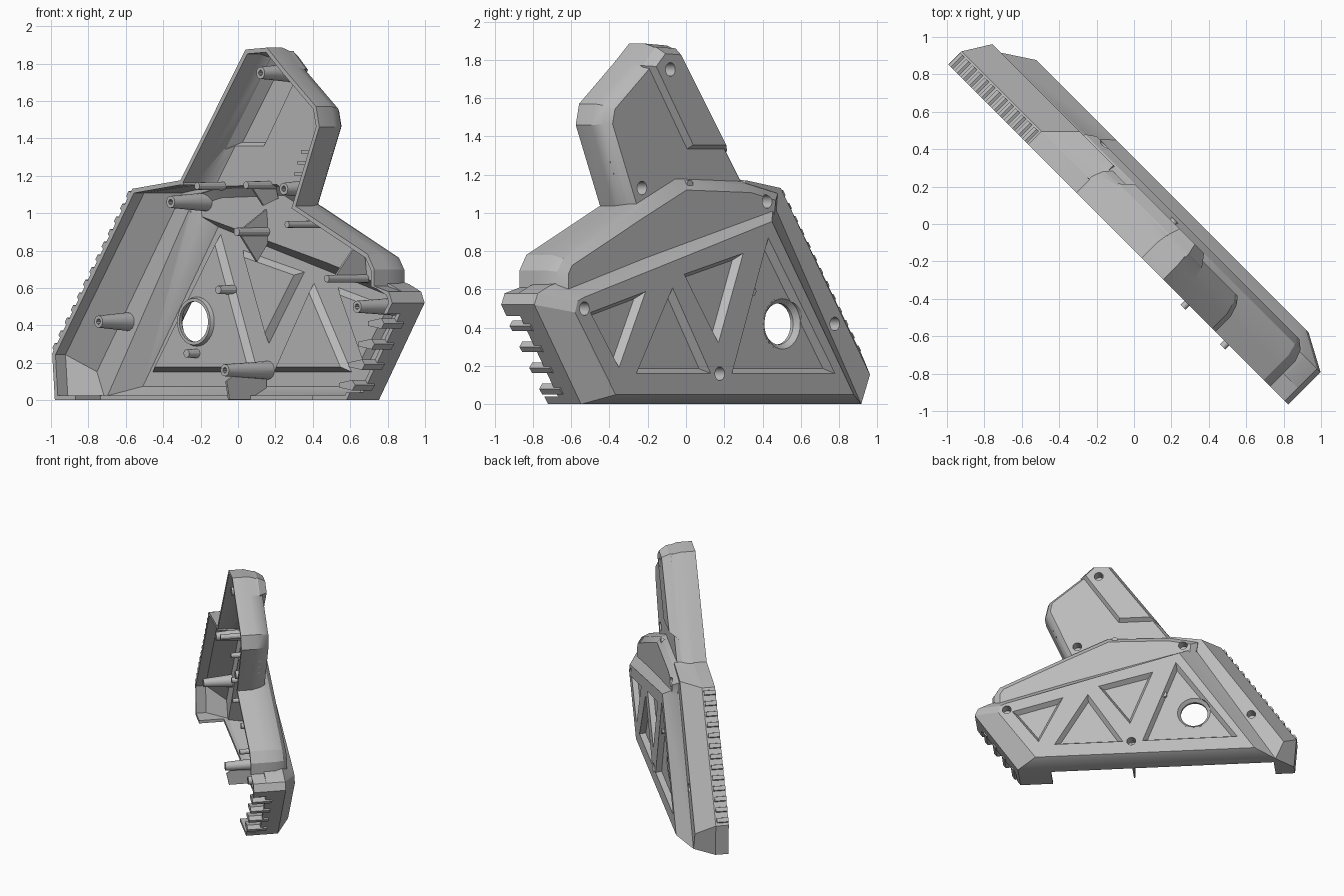
import bpy, bmesh, math
from mathutils import Vector, Matrix

if "Cube" in bpy.data.objects:
    bpy.data.objects.remove(bpy.data.objects["Cube"])

# Local frame: x = along the shell, y = depth (outer side positive), z up; turned 45 degrees at the end
TURN = Matrix.Rotation(-math.pi / 4, 4, 'Z')
T = 0.024
grey = bpy.data.materials.new("grey plastic")
grey.diffuse_color = (0.5, 0.5, 0.5, 1)
grey.use_nodes = True
grey.node_tree.nodes["Principled BSDF"].inputs["Base Color"].default_value = grey.diffuse_color


def inset(poly, d):
    """Move every side of a counter-clockwise outline inward by d."""
    out = []
    for i, p in enumerate(poly):
        a, b, c = Vector(poly[i - 1]), Vector(p), Vector(poly[(i + 1) % len(poly)])
        e, f = (b - a).normalized(), (c - b).normalized()
        n, m = Vector((-e.y, e.x)), Vector((-f.y, f.x))
        out.append(tuple(b + (n + m) * (d / (1 + n.dot(m)))))
    return out


def circle(u, z, r, n=24):
    return [(u + r * math.cos(2 * math.pi * i / n), z + r * math.sin(2 * math.pi * i / n)) for i in range(n)]


def loft(name, rings):
    """Solid through outlines (poly, depth)."""
    bm = bmesh.new()
    loops = [[bm.verts.new((u, v, z)) for u, z in poly] for poly, v in rings]
    n = len(loops[0])
    for a, b in zip(loops, loops[1:]):
        for i in range(n):
            bm.faces.new((a[i], a[(i + 1) % n], b[(i + 1) % n], b[i]))
    bm.faces.new(loops[0])
    bm.faces.new(loops[-1])
    bmesh.ops.recalc_face_normals(bm, faces=bm.faces)
    me = bpy.data.meshes.new(name)
    bm.to_mesh(me)
    bm.free()
    me.materials.append(grey)
    ob = bpy.data.objects.new(name, me)
    bpy.context.collection.objects.link(ob)
    return ob


def combine(ob, other, op):
    mod = ob.modifiers.new("bool", 'BOOLEAN')
    mod.operation, mod.solver, mod.object = op, 'EXACT', other
    dg = bpy.context.evaluated_depsgraph_get()
    me = bpy.data.meshes.new_from_object(ob.evaluated_get(dg))
    ob.modifiers.clear()
    ob.data = me
    bpy.data.objects.remove(other)


# Outlines of the layers (u, z)
base = [(-1.285, 0), (0.92, 0), (1.266, 0.52), (1.24, 0.58), (1.13, 0.61), (1.13, 0.70), (1.08, 0.78),
        (0.53, 1.04), (0.2, 1.19), (-0.34, 1.175), (-0.70, 1.13), (-1.305, 0.25)]
strip = [(-1.285, 0), (-0.9, 0), (-0.2, 1.0), (-0.3, 1.176), (-0.70, 1.13), (-1.305, 0.25)]
strip_top = [(-1.15, 0), (-0.9, 0), (-0.2, 1.0), (-0.3, 1.17), (-0.555, 1.13), (-1.215, 0.155)]
middle = [(1.13, 0.4), (1.13, 0.70), (1.08, 0.78), (0.53, 1.04), (0.2, 1.19), (-0.3, 1.176), (-0.55, 1.12), (-0.5, 0.7)]
panel = [(-1.15, 0), (0.92, 0), (1.266, 0.52), (1.24, 0.58), (1.15, 0.62), (-0.5, 1.05)]
panel_top = [(-0.99, 0.05), (0.77, 0.05), (1.07, 0.48), (1.05, 0.54), (1.0, 0.56), (-0.385, 0.955)]
handle = [(0.52, 1.0), (0.715, 1.46), (0.69, 1.57), (0.437, 1.78), (0.32, 1.885), (0.157, 1.875), (-0.34, 1.17), (-0.3, 0.95)]
cap = [(-0.21, 1.32), (0.12, 1.32), (0.42, 1.77), (0.32, 1.868), (0.172, 1.86)]

layers = [
    [(base, -0.1), (base, 0.0)],
    [(strip, -0.05), (strip, 0.0), (strip_top, 0.145)],
    [(middle, -0.03), (middle, 0.09), (inset(middle, 0.025), 0.155), (inset(middle, 0.07), 0.19)],
    [(panel, 0.0), (panel, 0.145), (panel_top, 0.25)],
    [(handle, -0.1), (handle, 0.015), (inset(handle, 0.02), 0.085), (inset(handle, 0.05), 0.12)],
    [(cap, 0.0), (cap, 0.095), (inset(cap, 0.035), 0.155)],
]

# Shell: joined outer layers minus the same layers made thinner
shell = loft("shell", layers[0])
for rings in layers[1:]:
    combine(shell, loft("layer", rings), 'UNION')
for rings in layers:
    hollow = [(inset(rings[0][0], T), -0.3)] + [(inset(p, T), v - T) for p, v in rings[1:]]
    combine(shell, loft("hollow", hollow), 'DIFFERENCE')

# Open bottom and open finger edge
combine(shell, loft("cutter", [([(-1.13, -0.1), (0.66, -0.1), (0.66, 0.035), (-1.13, 0.035)], v) for v in (-0.3, 0.09)]), 'DIFFERENCE')


def edge(z):
    return 0.92 + 0.346 * z / 0.52


grip_cut = [(edge(0.04) - 0.09, 0.04), (edge(0.04) + 0.1, 0.04), (edge(0.46) + 0.1, 0.46), (edge(0.46) - 0.09, 0.46)]
combine(shell, loft("cutter", [(grip_cut, -0.3), (grip_cut, 0.0)]), 'DIFFERENCE')

# Triangular recesses, with their backs standing proud inside
triangles = [[(-0.5, 0.48), (-0.21, 0.59), (-0.35, 0.19)], [(-0.07, 0.61), (-0.26, 0.16), (0.13, 0.16)],
             [(-0.01, 0.68), (0.3, 0.79), (0.17, 0.32)], [(0.43, 0.87), (0.24, 0.16), (0.78, 0.16)]]
for tri in triangles:
    tri = [(0.25 - 1.414 * y, z) for y, z in tri]
    (a, b), (c, d), (e, f) = tri
    if (c - a) * (f - b) - (d - b) * (e - a) < 0:
        tri.reverse()
    combine(shell, loft("bump", [(inset(tri, 0.018), 0.188), (inset(tri, -0.008), 0.226), (inset(tri, -0.008), 0.238)]), 'UNION')
    combine(shell, loft("cutter", [(inset(tri, 0.026), 0.21), (tri, 0.251), (tri, 0.3)]), 'DIFFERENCE')

# Round through hole with a sloped collar
hu, hz = -0.5, 0.42
combine(shell, loft("collar", [(circle(hu, hz, 0.125, 32), 0.165), (circle(hu, hz, 0.14, 32), 0.212)]), 'UNION')
combine(shell, loft("cutter", [(circle(hu, hz, 0.108, 32), 0.1), (circle(hu, hz, 0.108, 32), 0.185), (circle(hu, hz, 0.132, 32), 0.212),
                               (circle(hu, hz, 0.132, 32), 0.3)]), 'DIFFERENCE')

# Screw bosses (u, z, outer depth): post inside, counterbore outside
screws = [(1.0, 0.5, 0.25), (0.0, 0.16, 0.25), (-0.955, 0.42, 0.145), (-0.41, 1.06, 0.185), (0.445, 1.13, 0.12), (0.27, 1.75, 0.155)]
for u, z, v in screws:
    combine(shell, loft("post", [(circle(u, z, 0.032, 16), -0.1), (circle(u, z, 0.05, 16), v - 0.018)]), 'UNION')
    combine(shell, loft("cutter", [(circle(u, z, 0.035, 16), v - 0.08), (circle(u, z, 0.037, 16), v + 0.15)]), 'DIFFERENCE')
    combine(shell, loft("cutter", [(circle(u, z, 0.015, 10), -0.2), (circle(u, z, 0.015, 10), v - 0.09)]), 'DIFFERENCE')

parts = [shell]

# Locating pins (u, z, tip depth, root depth, radius)
pins = [(0.14, 1.15, -0.08, 0.17, 0.02), (0.05, 0.9, -0.06, 0.18, 0.022), (0.80, 0.65, -0.13, 0.18, 0.02), (-0.21, 1.145, -0.1, 0.1, 0.02),
        (0.5, 0.94, -0.13, 0.15, 0.018), (-0.26, 0.59, 0.11, 0.235, 0.022), (-0.5, 0.25, 0.11, 0.2, 0.022)]
for u, z, v0, v1, r in pins:
    parts.append(loft("pin", [(circle(u, z, r, 12), v0), (circle(u, z, r * 1.15, 12), v1)]))


def fin(name, u, pts):
    """Thin rib standing across the shell, pts are (depth, z)."""
    ob = loft(name, [(pts, u - 0.006), (pts, u + 0.006)])
    for vert in ob.data.vertices:
        x, y, z = vert.co
        vert.co = (y, x, z)
    ob.data.flip_normals()
    parts.append(ob)


fin("floor_rib", 0.0, [(-0.09, 0.1), (-0.07, 0.005), (0.13, 0.005), (0.21, 0.05), (0.21, 0.16), (0.0, 0.16)])
fin("pin_rib", 0.05, [(-0.05, 0.9), (0.09, 0.74), (0.18, 0.85), (0.16, 1.02)])
fin("upper_pin_rib", 0.14, [(-0.04, 1.14), (0.05, 1.04), (0.16, 1.08), (0.13, 1.165)])
fin("side_pin_rib", 0.80, [(-0.08, 0.65), (0.17, 0.65), (0.15, 0.8), (0.06, 0.8)])

# Finger edge teeth
for z in (0.08, 0.19, 0.30, 0.41):
    u = edge(z)
    tooth = [(u - 0.11, z - 0.012), (u - 0.01, z - 0.028), (u + 0.012, z), (u - 0.01, z + 0.028), (u - 0.11, z + 0.012)]
    parts.append(loft("finger_tooth", [(tooth, -0.1), (tooth, 0.05)]))

# Small clips inside the handle
for z in (1.2, 1.26, 1.32):
    w = 0.52 + 0.424 * (z - 1.0) - 0.01
    c = [(w - 0.11, z), (w, z), (w, z + 0.018), (w - 0.11, z + 0.018)]
    parts.append(loft("handle_clip", [(c, -0.06), (c, 0.06)]))

# Toothed rail along the long slanted edge
start, end = Vector((-1.305, 0.25)), Vector((-0.70, 1.13))
along = (end - start).normalized()
out = Vector((-along.y, along.x))
count = 13
for i in range(count):
    p = start + (end - start) * ((i + 0.5) / count)
    box = [tuple(p + along * a + out * b) for a, b in ((-0.022, -0.01), (0.022, -0.01), (0.016, 0.016), (-0.016, 0.016))]
    parts.append(loft("rail_tooth", [(box, -0.1), (box, -0.01)]))

# Turn everything, shade
bpy.ops.object.select_all(action='DESELECT')
for ob in parts:
    ob.data.transform(TURN)
    if not ob.data.materials:
        ob.data.materials.append(grey)
    ob.select_set(True)
bpy.context.view_layer.objects.active = shell
bpy.ops.object.shade_smooth_by_angle(angle=math.radians(28))
